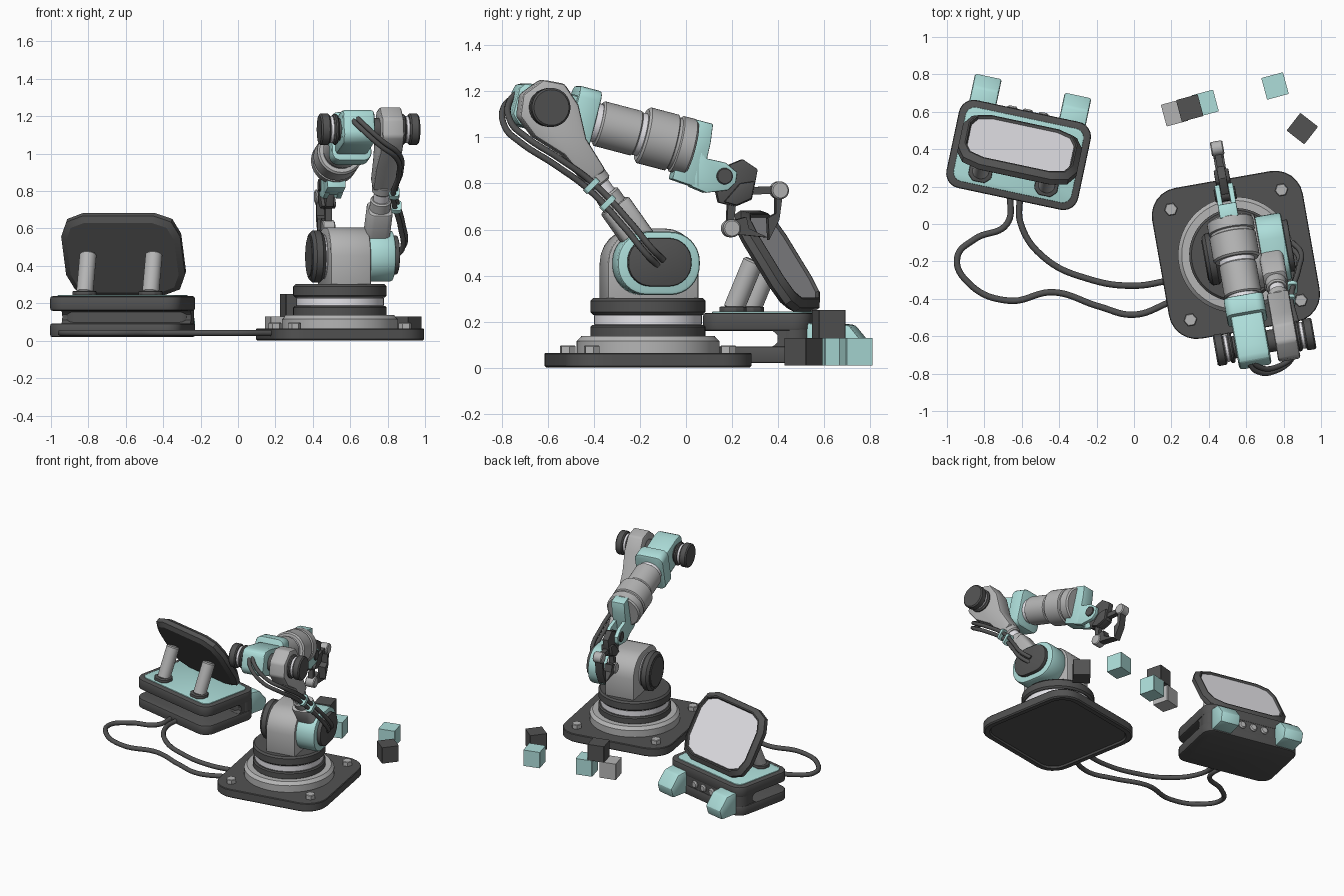
import bpy, bmesh
from math import sin, cos, pi, radians
from mathutils import Matrix

if "Cube" in bpy.data.objects:
    bpy.data.objects.remove(bpy.data.objects["Cube"])


def material(name, rgb):
    m = bpy.data.materials.new(name)
    m.diffuse_color = (*rgb, 1)
    m.use_nodes = True
    m.node_tree.nodes["Principled BSDF"].inputs["Base Color"].default_value = m.diffuse_color
    return m


TEAL = material("teal", (0.42, 0.73, 0.70))
DARK = material("dark", (0.085, 0.085, 0.085))
LIGHT = material("light", (0.80, 0.79, 0.83))
GREY = material("mid_grey", (0.46, 0.46, 0.46))


def frame(loc, axis='Z', deg=0):
    return Matrix.Translation(loc) @ Matrix.Rotation(radians(deg), 4, axis)


def put(axis, u, v, t):
    return {'x': (t, u, v), 'y': (u, t, v), 'z': (u, v, t)}[axis]


def loft(name, rings, mat, M, bevel=0):
    bm = bmesh.new()
    vs = [[bm.verts.new(p) for p in r] for r in rings]
    n = len(vs[0])
    for a, b in zip(vs, vs[1:]):
        for i in range(n):
            bm.faces.new((a[i], a[(i + 1) % n], b[(i + 1) % n], b[i]))
    bm.faces.new(vs[0])
    bm.faces.new(vs[-1])
    bmesh.ops.recalc_face_normals(bm, faces=bm.faces)
    if bevel:
        es = [e for e in bm.edges if e.calc_face_angle(0) > radians(35)]
        bmesh.ops.bevel(bm, geom=es, offset=bevel, segments=2, profile=0.5, affect='EDGES')
    me = bpy.data.meshes.new(name)
    bm.to_mesh(me)
    bm.free()
    me.polygons.foreach_set("use_smooth", [True] * len(me.polygons))
    me.set_sharp_from_angle(angle=radians(28))
    me.materials.append(mat)
    ob = bpy.data.objects.new(name, me)
    ob.matrix_world = M
    bpy.context.collection.objects.link(ob)
    return ob


def prism(name, pts, axis, a, b, mat, M, bevel=0):
    return loft(name, [[put(axis, u, v, t) for u, v in pts] for t in (a, b)], mat, M, bevel)


def lathe(name, prof, axis, mat, M, c=(0, 0), n=40):
    rings = [[put(axis, c[0] + r * cos(2 * pi * i / n), c[1] + r * sin(2 * pi * i / n), h)
              for i in range(n)] for r, h in prof]
    return loft(name, rings, mat, M)


def disc(name, r, a, b, axis, mat, M, c=(0, 0), n=40, ch=0.008):
    return lathe(name, [(r - ch, a), (r, a + ch), (r, b - ch), (r - ch, b)], axis, mat, M, c, n)


def rrect(w, h, r, n=6, c=(0, 0)):
    pts = []
    for k, (sx, sy) in enumerate([(1, 1), (-1, 1), (-1, -1), (1, -1)]):
        for i in range(n + 1):
            a = pi / 2 * (k + i / n)
            pts.append((c[0] + sx * (w / 2 - r) + r * cos(a), c[1] + sy * (h / 2 - r) + r * sin(a)))
    return pts


def tube(name, pts, r, mat=DARK):
    cu = bpy.data.curves.new(name, 'CURVE')
    cu.dimensions = '3D'
    cu.bevel_depth, cu.bevel_resolution, cu.resolution_u = r, 3, 10
    cu.use_fill_caps = True
    sp = cu.splines.new('BEZIER')
    sp.bezier_points.add(len(pts) - 1)
    for bp, p in zip(sp.bezier_points, pts):
        bp.co = p
        bp.handle_left_type = bp.handle_right_type = 'AUTO'
    cu.materials.append(mat)
    bpy.context.collection.objects.link(bpy.data.objects.new(name, cu))


# ---------------- robot base ----------------
R = frame((0.545, -0.165, 0), 'Z', 10)
loft("base_plate", [[put('z', u, v, z) for u, v in rrect(w, w, r)]
     for w, r, z in ((0.72, 0.11, 0.012), (0.735, 0.115, 0), (0.80, 0.145, 0), (0.818, 0.15, 0.008),
                     (0.818, 0.15, 0.06), (0.81, 0.146, 0.065))], DARK, R)
for i, (x, y) in enumerate([(-1, -1), (1, -1), (1, 1), (-1, 1)]):
    disc(f"base_bolt_{i}", 0.036, 0.06, 0.097, 'z', GREY, R, (0.3 * x, 0.3 * y), 6, 0.004)
lathe("base_ring", [(0.31, 0.06), (0.31, 0.115), (0.29, 0.137), (0.2, 0.137)], 'z', GREY, R, n=56)
disc("turntable_lower", 0.25, 0.13, 0.185, 'z', DARK, R, n=56)
disc("turntable_band", 0.235, 0.18, 0.235, 'z', LIGHT, R, n=56)
disc("turntable_upper", 0.25, 0.23, 0.302, 'z', DARK, R, n=56, ch=0.012)

# ---------------- shoulder ----------------
arch = [(0.2, 0.29)] + rrect(0.4, 0.4, 0.15, c=(0, 0.405))[:14] + [(-0.2, 0.29)]
prism("shoulder_block", arch, 'x', -0.085, 0.135, GREY, R, 0.012)
disc("shoulder_left_collar", 0.12, -0.11, -0.08, 'x', LIGHT, R, (0, 0.45))
disc("shoulder_left_cap", 0.14, -0.165, -0.095, 'x', DARK, R, (0, 0.45), ch=0.018)
disc("shoulder_left_face", 0.11, -0.17, -0.16, 'x', DARK, R, (0, 0.45), ch=0.003)
prism("shoulder_hub", rrect(0.365, 0.275, 0.13, 8, (0, 0.453)), 'x', 0.13, 0.275, TEAL, R, 0.015)
prism("shoulder_hub_cap", rrect(0.28, 0.21, 0.1, 8, (0, 0.458)), 'x', 0.27, 0.303, DARK, R, 0.008)

# ---------------- upper arm (y runs from shoulder to elbow) ----------------
U = R @ frame((0.185, 0, 0.455), 'X', 125.7)
prism("upper_arm_root", rrect(0.13, 0.135, 0.03, 3), 'y', 0.05, 0.31, GREY, U, 0.01)
disc("upper_arm_collar", 0.056, 0.30, 0.37, 'y', GREY, U, n=24)
disc("upper_arm_rod", 0.042, 0.35, 0.5, 'y', LIGHT, U, n=24)
disc("upper_arm_top_collar", 0.056, 0.42, 0.48, 'y', GREY, U, n=24)
fork = [(0.46, -0.05), (0.62, -0.06), (0.76, -0.118), (0.87, -0.122), (0.94, -0.055),
        (0.94, 0.055), (0.87, 0.122), (0.76, 0.118), (0.62, 0.06), (0.46, 0.05)]
prism("upper_arm_elbow_block", fork, 'x', -0.06, 0.06, GREY, U, 0.014)

# ---------------- forearm (y runs from elbow to wrist) ----------------
E = R @ frame((0, -0.485, 1.13), 'X', -14.5)
F = E @ Matrix.Translation((0, 0.033, 0))
disc("elbow_axle", 0.06, -0.15, 0.28, 'x', DARK, E)
for s in (-1, 1):
    k = 0.1 if s < 0 else 0.24
    for nm, r, a, b, m in (("inner", 0.083, 0, 0.025, DARK), ("band", 0.072, 0.02, 0.05, LIGHT),
                           ("cap", 0.085, 0.045, 0.098, DARK)):
        lo, hi = sorted((s * (k + a), s * (k + b)))
        disc(f"elbow_{nm}_{'left' if s < 0 else 'right'}", r, lo, hi, 'x', m, E)
body = [(-0.15, -0.06), (-0.11, -0.1), (0.14, -0.1), (0.14, 0.09), (-0.06, 0.095), (-0.13, 0.085), (-0.15, 0.06)]
prism("forearm_elbow_body", body, 'x', -0.088, 0.088, TEAL, F, 0.02)
prism("forearm_flange", rrect(0.215, 0.27, 0.045, 4), 'y', 0.11, 0.212, TEAL, F, 0.01)
disc("forearm_band_rear", 0.085, 0.2, 0.255, 'y', LIGHT, F)
disc("forearm_barrel_rear", 0.1, 0.24, 0.42, 'y', GREY, F)
disc("forearm_band_mid", 0.095, 0.41, 0.455, 'y', LIGHT, F)
lathe("forearm_barrel_front", [(0.115, 0.44), (0.125, 0.45), (0.125, 0.575), (0.115, 0.58), (0.115, 0.593),
      (0.125, 0.598), (0.125, 0.655), (0.115, 0.665)], 'y', GREY, F)
# clevis: one solid root and two ears around the wrist pin
prism("wrist_root", [(0.61, -0.10), (0.61, -0.155), (0.74, -0.165), (0.735, 0.04), (0.725, 0.122), (0.65, 0.122)],
      'x', -0.05, 0.05, TEAL, F, 0.006)
ear = [(0.70, 0.0), (0.735, -0.03), (0.82, -0.027), (0.88, -0.055), (0.885, -0.1),
       (0.86, -0.14), (0.77, -0.175), (0.70, -0.165)]
for s in (-1, 1):
    lo, hi = sorted((s * 0.022, s * 0.05))
    prism(f"wrist_ear_{s}", ear, 'x', lo, hi, TEAL, F, 0.005)
disc("wrist_pin", 0.036, -0.058, 0.058, 'x', DARK, F, (0.83, -0.085), 24, 0.004)

# ---------------- gripper ----------------
palm = [(0.415, 0.905), (0.481, 0.861), (0.455, 0.73), (0.384, 0.70), (0.309, 0.717), (0.29, 0.80), (0.33, 0.87)]
prism("gripper_palm", palm, 'x', -0.022, 0.022, DARK, R, 0.005)
prism("gripper_palm_cover", [(0.40, 0.80), (0.465, 0.81), (0.45, 0.735), (0.384, 0.705), (0.33, 0.72)],
      'x', -0.04, 0.04, DARK, R, 0.005)
parts = {"upper_link": [(0.44, 0.785), (0.575, 0.787), (0.575, 0.755), (0.45, 0.752)],
         "lower_link": [(0.35, 0.73), (0.385, 0.72), (0.375, 0.60), (0.345, 0.60)],
         "upper_finger": [(0.56, 0.77), (0.592, 0.77), (0.575, 0.645), (0.53, 0.555), (0.525, 0.65), (0.56, 0.67)],
         "lower_finger": [(0.36, 0.635), (0.43, 0.655), (0.44, 0.605), (0.525, 0.565), (0.43, 0.575), (0.36, 0.58)]}
for nm, pts in parts.items():
    w = 0.028 if "finger" in nm else 0.018
    prism(f"gripper_{nm}", pts, 'x', -w, w, DARK, R)
for nm, c in (("upper", (0.578, 0.77)), ("lower", (0.365, 0.605))):
    disc(f"gripper_{nm}_knuckle", 0.039, -0.034, 0.034, 'x', GREY, R, c, 20, 0.006)

# ---------------- arm cables and clips ----------------
arm_path = [(0.62, -0.73, 1.19), (0.66, -0.775, 1.15), (0.76, -0.775, 1.06), (0.855, -0.70, 0.985),
            (0.865, -0.56, 0.895), (0.835, -0.41, 0.785), (0.875, -0.25, 0.615), (0.885, -0.16, 0.505), (0.84, -0.11, 0.455)]
for i, o in enumerate((-0.012, 0.012)):
    tube(f"arm_cable_{i}", [(x + o * 0.5, y + o, z + o) for x, y, z in arm_path], 0.014)
for i, (y, z) in enumerate([(-0.41, 0.79), (-0.34, 0.715)]):
    A = Matrix.Translation((0.835 + 0.012 * i, y, z)) @ Matrix.Rotation(radians(135), 4, 'X')
    prism(f"cable_clip_{i}", rrect(0.055, 0.08, 0.02, 3), 'y', -0.012, 0.012, TEAL, A)

# ---------------- console (slot open to the front, rounded at its rear end) ----------------
C = frame((-0.617, 0.369, 0), 'Z', -12)
prism("console_bottom", rrect(0.72, 0.48, 0.08), 'z', 0.02, 0.092, DARK, C, 0.01)
prism("console_rear_wall", rrect(0.71, 0.145, 0.07, c=(0, 0.163)), 'z', 0.085, 0.17, DARK, C)
slot = [(0.105 - 0.04 * abs(sin(a)) ** 3, 0.126 + 0.04 * sin(a)) for a in [pi * (i / 8 - 0.5) for i in range(9)]]
prism("console_slot_end", slot + [(0.16, 0.166), (0.16, 0.086)], 'x', -0.352, 0.352, DARK, C)
prism("console_top", rrect(0.72, 0.48, 0.08), 'z', 0.16, 0.238, DARK, C, 0.012)
prism("console_panel", rrect(0.645, 0.405, 0.05), 'z', 0.23, 0.244, TEAL, C, 0.004)
wedge = [(0.2, 0.03), (0.36, 0.03), (0.38, 0.10), (0.31, 0.185), (0.2, 0.2)]
for s in (-1, 1):
    prism(f"console_bumper_{s}", wedge, 'x', 0.245 * s - 0.073, 0.245 * s + 0.073, TEAL, C, 0.012)
    prism(f"strut_foot_{s}", rrect(0.125, 0.11, 0.03, 1, (0.18 * s, -0.13)), 'z', 0.24, 0.265, DARK, C, 0.006)
    S = C @ frame((0.18 * s, -0.13, 0.25), 'X', -23)
    disc(f"screen_strut_{s}", 0.045, 0, 0.235, 'z', GREY, S, n=24)
for i in (-1, 0, 1):
    disc(f"console_knob_{i}", 0.027, 0.22, 0.25, 'y', GREY, C, (0.085 * i, 0.125), 20)

# ---------------- screen ----------------
S = C @ frame((0, 0.03, 0.465), 'X', 32)
loft("screen_shell", [[put('y', u, v, t) for u, v in rrect(0.65 - 2 * k, 0.50 - 2 * k, 0.13 - k * 0.6, 2)]
     for k, t in ((0.03, -0.04), (0, -0.02), (0, 0.012), (0.03, 0.038), (0.038, 0.038), (0.045, 0.02))], DARK, S)
prism("screen_display", rrect(0.56, 0.41, 0.103, 2), 'y', 0.015, 0.025, LIGHT, S)

# ---------------- floor cables ----------------
long_run = [(-0.66, 0.16), (-0.68, 0.0), (-0.85, -0.08), (-0.945, -0.18), (-0.88, -0.32), (-0.67, -0.41),
            (-0.43, -0.365), (-0.19, -0.44), (0, -0.485), (0.2, -0.415)]
short_run = [(-0.61, 0.16), (-0.605, 0.0), (-0.48, -0.18), (-0.24, -0.295), (0, -0.33), (0.2, -0.30)]
for nm, run in (("long", long_run), ("short", short_run)):
    tube(f"floor_cable_{nm}", [(x, y, 0.042) for x, y in run], 0.017)

# ---------------- loose cubes ----------------
for i, (x, y, z, a, m) in enumerate([(0.217, 0.595, 0.01, 15, GREY), (0.38, 0.645, 0.01, 15, TEAL),
                                     (0.298, 0.62, 0.13, 15, DARK), (0.754, 0.738, 0.01, 15, TEAL),
                                     (0.9, 0.51, 0.01, -38, DARK)]):
    prism(f"cube_{i}", rrect(0.12, 0.12, 0.003, 1), 'z', 0, 0.12, m, frame((x, y, z), 'Z', a))
